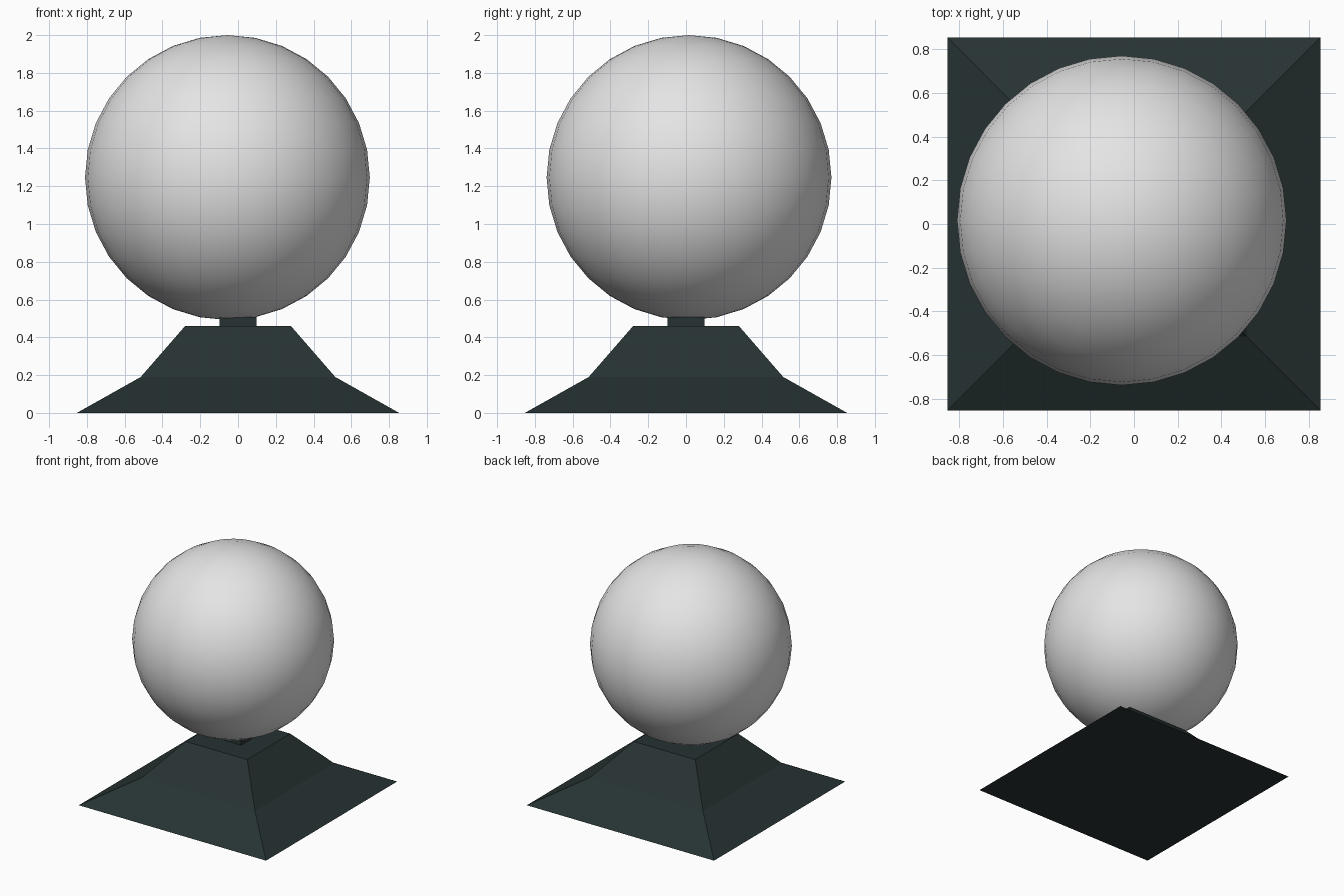
import bpy, bmesh

if "Cube" in bpy.data.objects:
    bpy.data.objects.remove(bpy.data.objects["Cube"])


def material(name, rgb):
    m = bpy.data.materials.new(name)
    m.diffuse_color = (*rgb, 1)
    m.use_nodes = True
    m.node_tree.nodes["Principled BSDF"].inputs["Base Color"].default_value = m.diffuse_color
    return m


dark = material("dark slate green", (0.020, 0.032, 0.032))
pale = material("pale grey", (0.78, 0.78, 0.78))


def square_stack(name, profile, mat):
    """Closed solid with square cross-sections, from (half width, z) pairs."""
    bm = bmesh.new()
    rings = [[bm.verts.new((sx * h, sy * h, z))
              for sx, sy in ((-1, -1), (1, -1), (1, 1), (-1, 1))]
             for h, z in profile]
    for a, b in zip(rings, rings[1:]):
        for i in range(4):
            j = (i + 1) % 4
            bm.faces.new((a[i], a[j], b[j], b[i]))
    bm.faces.new(rings[0][::-1])
    bm.faces.new(rings[-1])
    mesh = bpy.data.meshes.new(name)
    bm.to_mesh(mesh)
    bm.free()
    mesh.materials.append(mat)
    obj = bpy.data.objects.new(name, mesh)
    bpy.context.collection.objects.link(obj)
    return obj


# Flared square base with a short square post on top
square_stack("pedestal", [(0.853, 0), (0.515, 0.19), (0.28, 0.46),
                          (0.098, 0.46), (0.098, 0.508)], dark)

# Slightly off-centre globe
bpy.ops.mesh.primitive_uv_sphere_add(segments=32, ring_count=16, radius=0.754,
                                     location=(-0.056, 0.016, 1.246))
globe = bpy.context.object
globe.name = "globe"
globe.data.materials.append(pale)
bpy.ops.object.shade_smooth()
